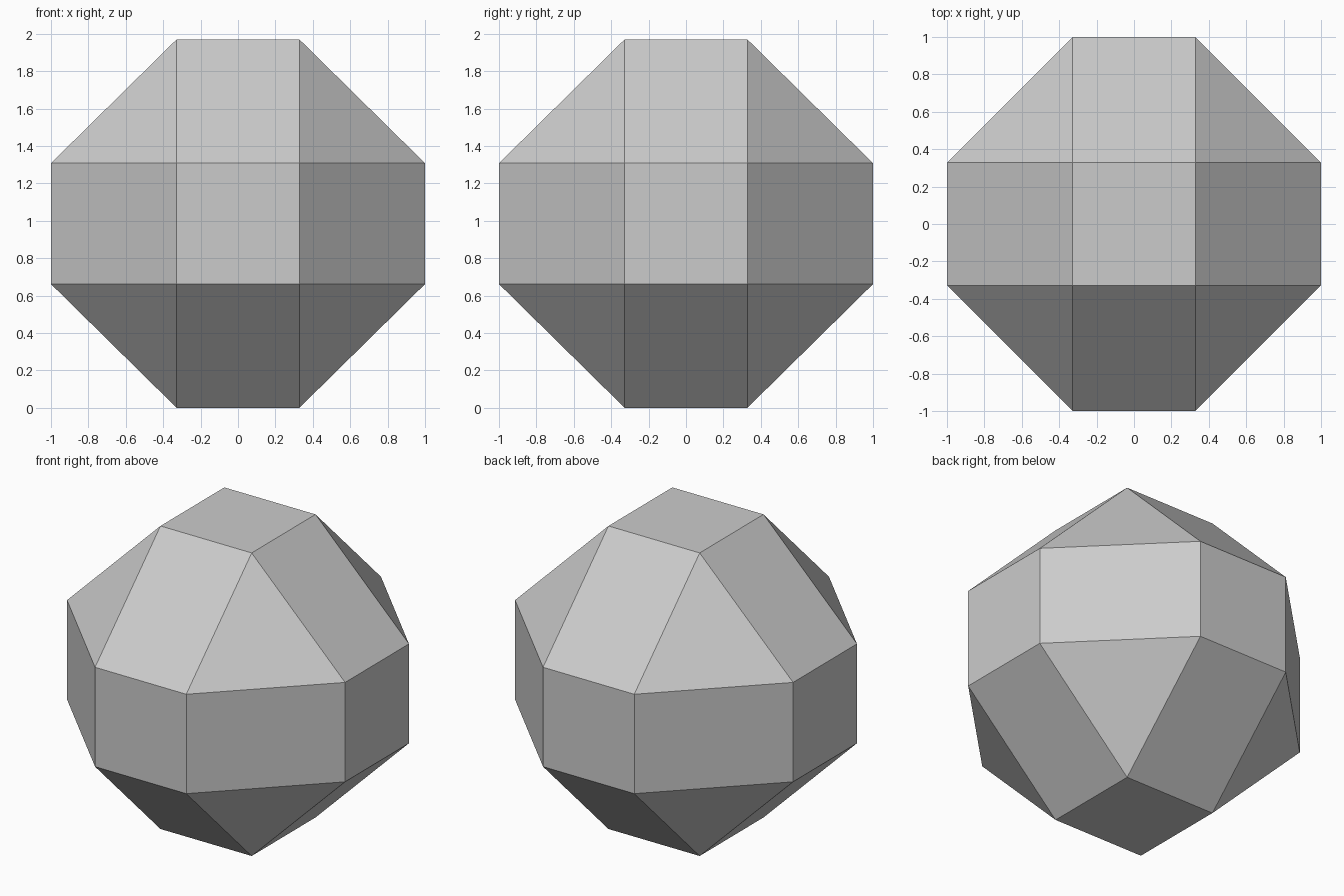
import bpy
import bmesh
from mathutils import Matrix

default = bpy.data.objects.get("Cube")
if default:
    bpy.data.objects.remove(default, do_unlink=True)

HALF_HEIGHT = 0.985
CHAMFER = 0.672

# Single plain grey
grey = bpy.data.materials.new("plain_grey")
grey.use_nodes = True
colour = (0.6, 0.6, 0.6, 1)
grey.diffuse_color = colour
grey.node_tree.nodes["Principled BSDF"].inputs["Base Color"].default_value = colour

# Cube with every edge chamfered: squares, rectangles and corner triangles
bm = bmesh.new()
bmesh.ops.create_cube(bm, size=2)
bmesh.ops.bevel(bm, geom=bm.edges[:], offset=CHAMFER, offset_type='OFFSET',
                segments=1, profile=0.5, affect='EDGES', clamp_overlap=True)

# Slightly flatten and stand it on the ground
bm.transform(Matrix.Translation((0, 0, HALF_HEIGHT)) @ Matrix.Diagonal((1, 1, HALF_HEIGHT, 1)))
bmesh.ops.recalc_face_normals(bm, faces=bm.faces[:])

mesh = bpy.data.meshes.new("faceted_ball")
bm.to_mesh(mesh)
bm.free()
mesh.materials.append(grey)
ball = bpy.data.objects.new("faceted_ball", mesh)
bpy.context.collection.objects.link(ball)
